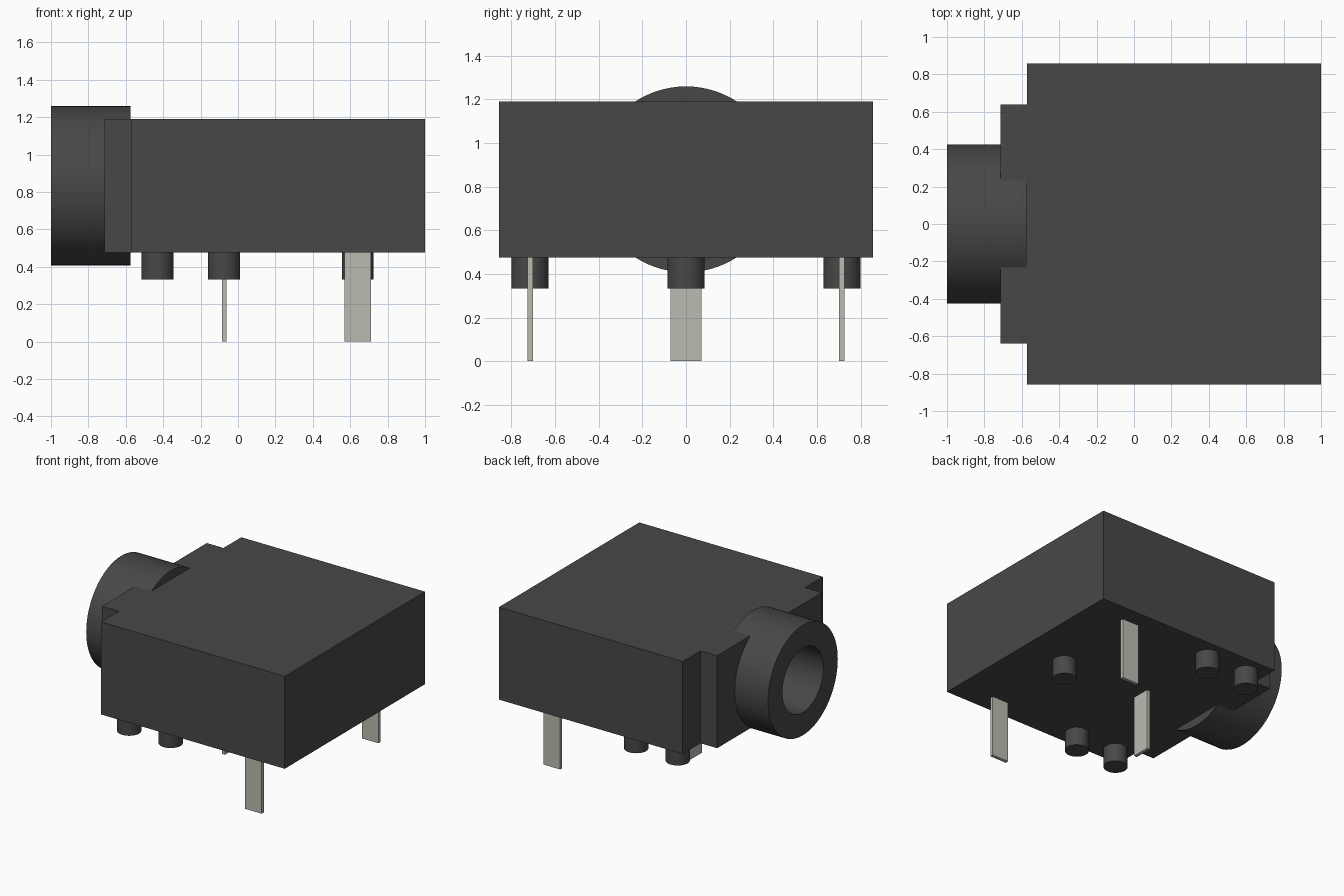
import bpy, bmesh, math
from mathutils import Matrix, Vector

if "Cube" in bpy.data.objects:
    bpy.data.objects.remove(bpy.data.objects["Cube"])


def material(name, rgb):
    m = bpy.data.materials.new(name)
    m.use_nodes = True
    m.diffuse_color = (*rgb, 1)
    m.node_tree.nodes["Principled BSDF"].inputs["Base Color"].default_value = (*rgb, 1)
    return m


plastic = material("dark grey plastic", (0.064, 0.064, 0.064))
metal = material("warm grey metal", (0.5, 0.5, 0.44))

BOTTOM, TOP = 0.475, 1.19
AXIS_Z = 0.833


def finish(name, bm, mat, smooth=False):
    bmesh.ops.recalc_face_normals(bm, faces=bm.faces)
    mesh = bpy.data.meshes.new(name)
    bm.to_mesh(mesh)
    bm.free()
    mesh.materials.append(mat)
    ob = bpy.data.objects.new(name, mesh)
    bpy.context.scene.collection.objects.link(ob)
    if smooth:
        bpy.ops.object.select_all(action="DESELECT")
        ob.select_set(True)
        bpy.context.view_layer.objects.active = ob
        bpy.ops.object.shade_smooth_by_angle(angle=math.radians(30))
    return ob


def box(name, center, size, mat):
    bm = bmesh.new()
    bmesh.ops.create_cube(bm, size=1, matrix=Matrix.Translation(center) @ Matrix.Diagonal((*size, 1)))
    return finish(name, bm, mat)


def lathe_x(name, profile, mat):
    """Spin a closed (x, radius) profile around the barrel axis."""
    bm = bmesh.new()
    verts = [bm.verts.new((x, 0, AXIS_Z + r)) for x, r in profile]
    edges = [bm.edges.new((a, b)) for a, b in zip(verts, verts[1:] + verts[:1])]
    bmesh.ops.spin(bm, geom=verts + edges, cent=(0, 0, AXIS_Z), axis=(1, 0, 0),
                   angle=math.tau, steps=72, use_merge=True)
    bmesh.ops.remove_doubles(bm, verts=bm.verts, dist=1e-4)
    return finish(name, bm, mat, True)


# Housing: stepped outline extruded upwards
half = [(1, 0.857), (-0.572, 0.857), (-0.572, 0.64), (-0.715, 0.64)]
outline = half + [(x, -y) for x, y in reversed(half)]
bm = bmesh.new()
base = bm.faces.new([bm.verts.new((x, y, BOTTOM)) for x, y in outline])
top = bmesh.ops.extrude_face_region(bm, geom=[base])["geom"]
bmesh.ops.translate(bm, verts=[v for v in top if isinstance(v, bmesh.types.BMVert)],
                    vec=Vector((0, 0, TOP - BOTTOM)))
housing = finish("housing", bm, plastic)

# Blind socket bore cut into the housing
bm = bmesh.new()
bmesh.ops.create_cone(bm, cap_ends=True, segments=72, radius1=0.25, radius2=0.25, depth=1.8,
                      matrix=Matrix.Translation((-0.2, 0, AXIS_Z)) @ Matrix.Rotation(math.pi / 2, 4, "Y"))
cutter = finish("bore_cutter", bm, plastic, True)
cutter.hide_render = True
cutter.hide_viewport = True
cut = housing.modifiers.new("bore", "BOOLEAN")
cut.operation = "DIFFERENCE"
cut.solver = "EXACT"
cut.object = cutter

# Socket barrel
lathe_x("socket_barrel", [(-1, 0.25), (-1, 0.426), (-0.574, 0.426), (-0.574, 0.25)], plastic)

# Locating pegs
pegs = [("rear_peg", 0.64, 0)]
for side, s in (("left", 1), ("right", -1)):
    pegs += [(f"outer_peg_{side}", -0.43, s * 0.715), (f"middle_peg_{side}", -0.075, s * 0.715)]
for name, x, y in pegs:
    bm = bmesh.new()
    bmesh.ops.create_cone(bm, cap_ends=True, segments=40, radius1=0.085, radius2=0.085, depth=0.16,
                          matrix=Matrix.Translation((x, y, 0.413)))
    finish(name, bm, plastic, True)

# Flat solder pins
PIN_H = 0.49
box("centre_pin", (-0.073, 0, PIN_H / 2), (0.025, 0.142, PIN_H), metal)
for side, s in (("back", 1), ("front", -1)):
    box(f"{side}_pin", (0.64, s * 0.713, PIN_H / 2), (0.142, 0.025, PIN_H), metal)
